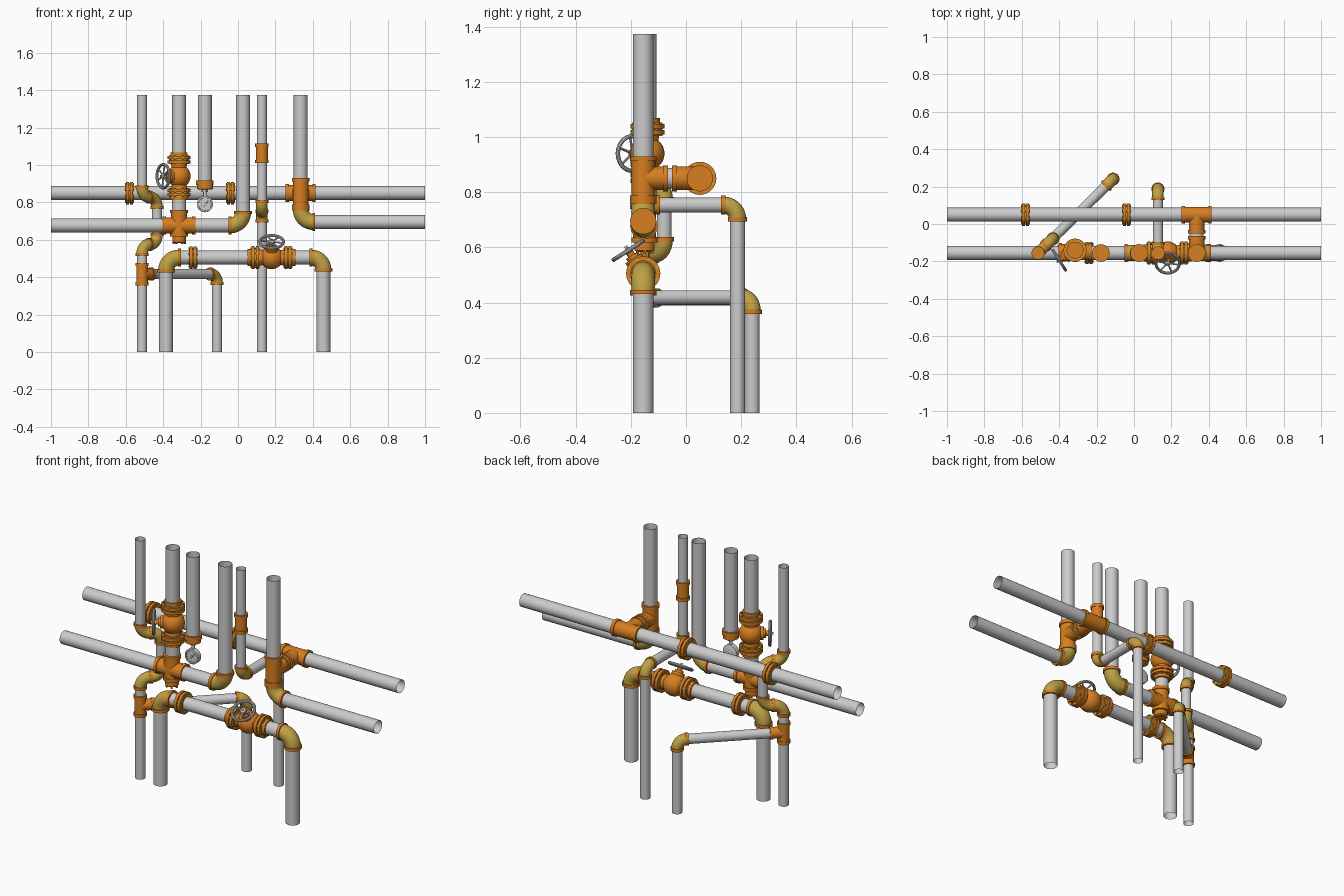
import bpy, bmesh
from math import sin, cos, pi, radians
from mathutils import Vector as V

if "Cube" in bpy.data.objects:
    bpy.data.objects.remove(bpy.data.objects["Cube"])

def material(name, c):
    m = bpy.data.materials.new(name)
    m.diffuse_color = (*c, 1)
    m.use_nodes = True
    m.node_tree.nodes["Principled BSDF"].inputs["Base Color"].default_value = m.diffuse_color
    return m

ORANGE = material("orange_iron", (0.68, 0.21, 0.015))
BRASS = material("brass", (0.52, 0.36, 0.06))
X, Y, Z = V((1, 0, 0)), V((0, 1, 0)), V((0, 0, 1))
BIG, THIN = 0.037, 0.027

def make(name, bm, mat=None):
    bmesh.ops.recalc_face_normals(bm, faces=bm.faces)
    me = bpy.data.meshes.new(name)
    bm.to_mesh(me)
    bm.free()
    ob = bpy.data.objects.new(name, me)
    bpy.context.collection.objects.link(ob)
    if mat:
        me.materials.append(mat)
    return ob

def skin(bm, rings, caps=True, closed=False):
    n = len(rings[0])
    vs = [[bm.verts.new(p) for p in r] for r in rings]
    pairs = list(zip(vs, vs[1:])) + ([(vs[-1], vs[0])] if closed else [])
    for a, b in pairs:
        for i in range(n):
            j = (i + 1) % n
            bm.faces.new((a[i], a[j], b[j], b[i]))
    if caps and not closed:
        bm.faces.new(vs[0])
        bm.faces.new(vs[-1])

def lathe(bm, o, axis, profile, n=32, caps=True, closed=False):
    o, axis = V(o), V(axis).normalized()
    u = axis.orthogonal().normalized()
    w = axis.cross(u)
    skin(bm, [[o + axis * t + (u * cos(2*pi*i/n) + w * sin(2*pi*i/n)) * r for i in range(n)]
              for t, r in profile], caps, closed)

def disc(bm, o, axis, t0, t1, r, n=32):
    lathe(bm, o, axis, [(t0, r), (t1, r)], n)

# open-ended straight pipe
def pipe(name, a, b, r):
    a, b = V(a), V(b)
    bm = bmesh.new()
    lathe(bm, a, b - a, [(0, r), ((b - a).length, r)], caps=False)
    make(name, bm)

# quarter bend with a collar at each mouth
def elbow(name, corner, a, b, bend, r):
    c, a, b = V(corner), V(a).normalized(), V(b).normalized()
    n, mid = a.cross(b), c + bend * (a + b)
    bm, rings = bmesh.new(), []
    for k in range(13):
        th = pi / 2 * k / 12
        u = b * cos(th) + a * sin(th)
        rings.append([mid - bend * u + (u * cos(2*pi*i/32) + n * sin(2*pi*i/32)) * r * 1.14
                      for i in range(32)])
    skin(bm, rings)
    make(name, bm, BRASS)
    bm = bmesh.new()
    for d in (a, b):
        disc(bm, c, d, bend - 0.006, bend + 0.01, r * 1.28)
    make(name + "_collars", bm, ORANGE)

# tee or cross: one collared sleeve per arm
def tee(name, o, arms, r):
    bm = bmesh.new()
    for d, length in arms:
        lathe(bm, o, d, [(0, r*1.14), (length - .018, r*1.14), (length - .018, r*1.28),
                         (length, r*1.28)])
    make(name, bm, ORANGE)

# bolted pair of flange discs
def flange(name, o, axis, r=0.06):
    o, axis = V(o), V(axis)
    bm = bmesh.new()
    disc(bm, o, axis, -.019, -.003, r)
    disc(bm, o, axis, .003, .019, r)
    make(name, bm, ORANGE)
    bm = bmesh.new()
    disc(bm, o, axis, -.023, .023, r * .75)
    u = axis.orthogonal().normalized()
    w = axis.cross(u)
    for k in range(8):
        t = 2 * pi * (k + .5) / 8
        disc(bm, o + (u * cos(t) + w * sin(t)) * r * .87, axis, -.024, .024, .0055, 6)
    make(name + "_bolts", bm, BRASS)

# flanged globe valve with a spoked handwheel
def valve(name, o, axis, side):
    o, axis, side = V(o), V(axis), V(side).normalized()
    bm = bmesh.new()
    globe = [(-.062 * cos(t), .062 * sin(t)) for t in [radians(40 + 10 * k) for k in range(11)]]
    lathe(bm, o, axis, [(-.085, .042), (-.06, .042)] + globe + [(.06, .042), (.085, .042)])
    lathe(bm, o, side, [(0, .035), (.066, .035), (.066, .024), (.078, .024), (.078, .014), (.09, .014)])
    make(name + "_body", bm, ORANGE)
    for s in (-1, 1):
        flange(name + "_flange", o + axis * .088 * s, axis, .062)
        bm = bmesh.new()
        disc(bm, o, axis * s, .107, .128, .045)
        make(name + "_collar", bm, ORANGE)
    bm = bmesh.new()
    lathe(bm, o, side, [(.07, .007), (.088, .007), (.092, .015), (.106, .015), (.11, .006), (.118, .006)], 16)
    hub = o + side * .1
    lathe(bm, hub, side, [(.008 * sin(2*pi*k/10), .063 + .008 * cos(2*pi*k/10)) for k in range(10)],
          40, closed=True)
    u = side.orthogonal().normalized()
    w = side.cross(u)
    for k in range(6):
        t = 2 * pi * k / 6
        disc(bm, hub, u * cos(t) + w * sin(t), .01, .062, .0045, 8)
    make(name + "_handwheel", bm)

F, TOP = -0.155, 1.373   # front pipe plane, top of risers

# back main with branch tee
pipe("back_main", (-1, .05, .85), (1, .05, .85), BIG)
for x in (-.58, -.04):
    flange("back_main_flange", (x, .05, .85), X)
tee("back_main_tee", (.335, .05, .85), [(X, .08), (-X, .08), (-Y, .1)], BIG)
pipe("tee_link", (.335, 0, .85), (.335, -.1, .85), BIG)
tee("riser_tee", (.335, F, .85), [(Z, .08), (-Z, .08), (Y, .09)], BIG)
pipe("right_riser", (.335, F, .9), (.335, F, TOP), BIG)
pipe("right_drop", (.335, F, .76), (.335, F, .8), BIG)
elbow("right_elbow", (.335, F, .695), Z, X, .068, BIG)
pipe("right_main", (.4, F, .695), (1, F, .695), BIG)

# front left main, cross and elbow
pipe("left_main", (-1, F, .677), (-.36, F, .677), BIG)
cx = -.315
tee("left_cross", (cx, F + .005, .677), [(X, .088), (-X, .088), (Z, .083), (-Z, .06)], BIG)
bm = bmesh.new()
lathe(bm, (cx, F + .005, .677), -Z, [(.05, .036), (.088, .036), (.094, .028)])
for k in range(6):
    disc(bm, (cx + .03 * cos(k * pi / 3), F + .005 + .03 * sin(k * pi / 3), .677), -Z, .08, .1, .006, 6)
make("cross_plug", bm, ORANGE)
pipe("left_main_link", (-.24, F, .677), (-.04, F, .677), BIG)
elbow("left_main_elbow", (.027, F, .677), -X, Z, .068, BIG)
pipe("middle_riser", (.027, F, .74), (.027, F, TOP), BIG)

# valve riser on the cross
pipe("valve_riser_lower", (cx, -.143, .75), (cx, -.143, .86), BIG)
valve("upper_valve", (cx, -.14, .94), Z, (-.85, -.54, 0))
pipe("valve_riser_upper", (cx, -.143, 1.03), (cx, -.143, TOP), BIG)

# gauge riser
gx = -.177
pipe("gauge_riser", (gx, F, .9), (gx, F, TOP), BIG)
bm = bmesh.new()
lathe(bm, (gx, F, 0), Z, [(.868, .03), (.872, .042), (.892, .042), (.892, .047), (.917, .047)])
make("gauge_cap", bm, ORANGE)
bm = bmesh.new()
disc(bm, (gx, F, 0), Z, .855, .87, .018, 6)
disc(bm, (gx, F, 0), Z, .825, .86, .009, 16)
lathe(bm, (gx, F, .79), -Y, [(-.016, .036), (-.012, .043), (.014, .043), (.016, .04), (.016, .035), (.01, .034)])
disc(bm, (gx, F - .008, .79), -Y, 0, .008, .006, 12)
disc(bm, (gx, F - .013, .785), (.6, 0, .8), -.008, .03, .0025, 6)
make("pressure_gauge", bm)

# thin left riser with a sideways jog and a diagonal branch
lx, d = -.513, V((.72, .69, 0)).normalized()
jog = V((lx, F, 0)) + d * .11
pipe("left_riser_top", (lx, F, .86), (lx, F, TOP), THIN)
elbow("jog_elbow", (lx, F, .828), Z, d, .052, THIN)
elbow("jog_elbow", jog + Z * .828, -d, -Z, .052, THIN)
pipe("jog_pipe", jog + Z * .61, jog + Z * .79, THIN)
elbow("jog_elbow", jog + Z * .575, Z, -d, .052, THIN)
elbow("jog_elbow", (lx, F, .575), d, -Z, .052, THIN)
pipe("left_riser_link", (lx, F, .46), (lx, F, .53), THIN)
tee("left_riser_tee", (lx, F, .417), [(Z, .06), (-Z, .06), (d, .075)], THIN)
pipe("left_riser_foot", (lx, F, 0), (lx, F, .38), THIN)
end = V((-.112, .24, .417))
e = (end - V((lx, F, .417))).normalized()
pipe("diagonal_branch", V((lx, F, .417)) + e * .05, end - e * .045, THIN)
elbow("diagonal_elbow", end, -e, -Z, .048, THIN)
pipe("diagonal_foot", (end.x, end.y, 0), end - Z * .045, THIN)

# lower valve loop
z = .505
pipe("loop_left_leg", (-.385, F, 0), (-.385, F, .44), BIG)
elbow("loop_left_elbow", (-.385, F, z), -Z, X, .07, BIG)
pipe("loop_run", (-.32, F, z), (.09, F, z), BIG)
flange("loop_flange", (-.24, F, z), X)
valve("lower_valve", (.18, F, z), X, (0, -.54, .84))
pipe("loop_run_right", (.27, F, z), (.4, F, z), BIG)
elbow("loop_right_elbow", (.457, F, z), -X, -Z, .065, BIG)
pipe("loop_right_leg", (.457, F, 0), (.457, F, .45), BIG)

# thin riser turning to the back
tx = .128
pipe("thin_riser", (tx, F, .79), (tx, F, TOP), THIN)
bm = bmesh.new()
lathe(bm, (tx, F, 1.01), Z, [(0, .036), (.018, .036), (.018, .032), (.087, .032), (.087, .036), (.105, .036)])
make("thin_riser_coupling", bm, ORANGE)
elbow("thin_front_elbow", (tx, F, .753), Z, Y, .05, THIN)
pipe("thin_crossover", (tx, F + .045, .753), (tx, .14, .753), THIN)
elbow("thin_back_elbow", (tx, .187, .753), -Y, -Z, .05, THIN)
pipe("thin_back_leg", (tx, .187, 0), (tx, .187, .71), THIN)

# smooth shading with sharp edges
bpy.ops.object.select_all(action='SELECT')
bpy.context.view_layer.objects.active = bpy.context.scene.objects[0]
bpy.ops.object.shade_smooth_by_angle(angle=radians(35))
